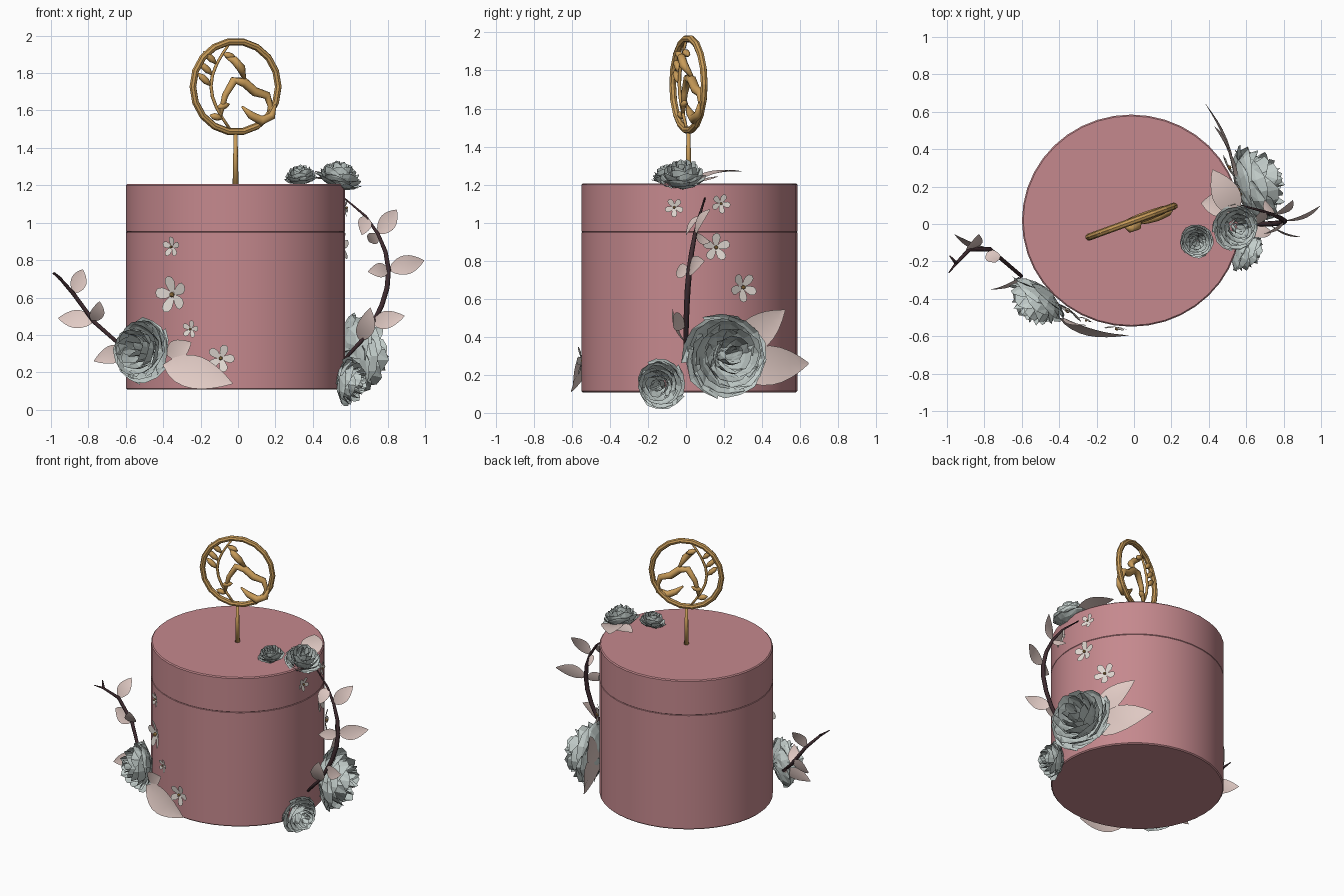
import bpy, bmesh, math, random
from mathutils import Vector as V

if "Cube" in bpy.data.objects:
    bpy.data.objects.remove(bpy.data.objects["Cube"])

random.seed(4)
CX, CY, RX, RY = -0.014, 0.018, 0.585, 0.567
TAU = 2 * math.pi


def material(name, r, g, b):
    m = bpy.data.materials.new(name)
    m.diffuse_color = (r, g, b, 1)
    m.use_nodes = True
    m.node_tree.nodes["Principled BSDF"].inputs["Base Color"].default_value = m.diffuse_color
    return m


PINK = material("rose_pink", 0.56, 0.25, 0.27)
GREY = material("petal_grey", 0.55, 0.62, 0.60)
LEAF = material("pale_leaf", 0.76, 0.60, 0.56)
BARK = material("dark_bark", 0.05, 0.025, 0.03)
GOLD = material("gold", 0.58, 0.33, 0.10)
WHITE = material("blossom_white", 0.75, 0.69, 0.64)


def mesh_object(name, verts, faces, mat, smooth=True):
    me = bpy.data.meshes.new(name)
    me.from_pydata([tuple(v) for v in verts], [], faces)
    me.materials.append(mat)
    ob = bpy.data.objects.new(name, me)
    bpy.context.collection.objects.link(ob)
    for p in me.polygons:
        p.use_smooth = smooth
    return ob


def drum(name, z0, z1):
    """Slightly elliptical cylinder with a small bevel."""
    bpy.ops.mesh.primitive_cylinder_add(vertices=40, radius=1, depth=1)
    ob = bpy.context.object
    ob.name = name
    ob.location = (CX, CY, (z0 + z1) / 2)
    ob.scale = (RX, RY, z1 - z0)
    bpy.ops.object.transform_apply(location=True, scale=True)
    ob.data.materials.append(PINK)
    bpy.ops.object.shade_smooth_by_angle(angle=math.radians(40))
    bevel = ob.modifiers.new("soft_edge", 'BEVEL')
    bevel.width, bevel.segments = 0.007, 1


def tube(name, pts, r0, r1, swell, mat, sides=8):
    """Tube along a polyline; radius runs r0 to r1 with a swell midway."""
    pts = [V(p) for p in pts]
    verts, faces, side, last = [], [], pts[1].cross(pts[0]), len(pts) - 1
    side = (pts[1] - pts[0]).orthogonal()
    for i, p in enumerate(pts):
        f = i / last
        r = r0 + (r1 - r0) * f + swell * math.sin(math.pi * f)
        t = (pts[min(i + 1, last)] - pts[max(i - 1, 0)]).normalized()
        side = (side - t * side.dot(t)).normalized()
        up = t.cross(side)
        for k in range(sides):
            a = TAU * k / sides
            verts.append(p + (side * math.cos(a) + up * math.sin(a)) * r)
    for i in range(last):
        for k in range(sides):
            a, b = i * sides + k, i * sides + (k + 1) % sides
            faces.append((a, b, b + sides, a + sides))
    faces += [tuple(range(sides))[::-1], tuple(range(len(verts) - sides, len(verts)))]
    return mesh_object(name, verts, faces, mat)


def leaf(name, base, tip, width, normal, n=8):
    """Pointed, slightly folded and arched leaf."""
    base, d = V(base), V(tip) - V(base)
    s = d.cross(V(normal)).normalized()
    up = s.cross(d).normalized()
    verts, faces = [], []
    for i in range(n + 1):
        t = i / n
        w = 0.5 * width * max(0.02, math.sin(math.pi * t ** 0.85)) ** 0.85
        c = base + d * t + up * 0.06 * d.length * math.sin(math.pi * t)
        verts += [c - s * w + up * w * .15, c, c + s * w + up * w * .15]
    for a in range(0, 3 * n, 3):
        faces += [(a, a + 1, a + 4, a + 3), (a + 1, a + 2, a + 5, a + 4)]
    mesh_object(name, verts, faces, LEAF)


def rose(name, centre, direction, R, layers=6, nu=4, nv=4):
    """Faceted rose: rings of cupped petals, tighter and taller towards the middle."""
    q = V(direction).to_track_quat('Z', 'Y')
    verts, faces = [], []
    for k in range(layers):
        f = k / (layers - 1)
        r0, h0 = 1 - 0.77 * f ** 1.4, 0.5 + 0.65 * math.sin(f * math.pi / 2)
        n = 5 if f < 0.7 else 4
        for j in range(n):
            start = len(verts)
            ang = TAU * j / n + k * 0.7 + random.uniform(-.1, .1)
            for a in range(nv + 1):
                for b in range(nu + 1):
                    u = 2 * b / nu - 1
                    e = a / nv * (1 - 0.16 * u * u)
                    r = r0 * (0.1 + 0.9 * math.sin(e * math.pi / 2)) * (1 + 0.05 * u)
                    h = h0 * e ** 1.5 - (0.12 * r0 if a == nv else 0)
                    r, h = r + random.uniform(-.035, .035), h + random.uniform(-.04, .04)
                    th = ang + u * 1.3 * math.pi / n
                    verts.append(V(centre) + q @ (V((r * math.cos(th), r * math.sin(th), h - 0.6)) * R))
            for a in range(nv):
                for b in range(nu):
                    i = start + a * (nu + 1) + b
                    faces += [(i, i + 1, i + nu + 2), (i, i + nu + 2, i + nu + 1)]
    mesh_object(name, verts, faces, GREY, False)


def blossom(name, angle, z, R):
    """Five-petal flower lying on the drum wall with a gold centre."""
    pos = V((CX + RX * math.cos(angle), CY + RY * math.sin(angle), z))
    nrm = V((math.cos(angle), math.sin(angle), 0))
    up = V((0, 0, 1))
    s = up.cross(nrm)
    verts, faces = [], []
    for k in range(5):
        a, c = z * 9 + TAU * k / 5, len(verts)
        for i in range(10):
            b = TAU * i / 10
            r = 0.53 + 0.48 * math.cos(b)
            w = 0.38 * math.sin(b) * (0.75 + 0.3 * math.cos(b))
            x, y = r * math.cos(a) - w * math.sin(a), r * math.sin(a) + w * math.cos(a)
            verts.append(pos + (s * x + up * y) * R + nrm * (0.006 + 0.2 * R * r * r))
        faces.append(tuple(range(c, c + 10)))
    mesh_object(name, verts, faces, WHITE)
    bpy.ops.mesh.primitive_ico_sphere_add(subdivisions=1, radius=R * .15, location=pos + nrm * 0.016)
    bpy.context.object.name = name + "_centre"
    bpy.context.object.data.materials.append(GOLD)


# Box body and lid
drum("box_body", 0.107, 0.955)
drum("box_lid", 0.947, 1.207)

# Gold topper: stem, ring, vine and curved figure, all in one turned plane
TURN = math.radians(20)


def plane(u, z, off=0):
    return V((-0.013 + u * math.cos(TURN) - off * math.sin(TURN),
              0.013 + u * math.sin(TURN) + off * math.cos(TURN), z))


tube("topper_stem", [plane(0, 1.19), plane(0, 1.49)], .016, .010, 0, GOLD)
bpy.ops.mesh.primitive_torus_add(major_segments=18, minor_segments=8, major_radius=0.243, minor_radius=0.019,
                                 location=plane(0, 1.727), rotation=(math.pi / 2, 0, TURN))
bpy.context.object.name = "topper_ring"
bpy.context.object.data.materials.append(GOLD)
# The vine bows to the left and carries alternating plump leaves
vine = [(-.03 - .11 * math.sin(math.pi * i / 8), 1.497 + .468 * i / 8) for i in range(9)]
tube("topper_vine", [plane(*p) for p in vine], .008, .007, .002, GOLD, 6)
for i, side in ((1, -1), (2, 1), (4, -1), (5, -1), (6, -1), (7, 1)):
    u, z = vine[i]
    tube(f"topper_leaf_{i}", [plane(u + side * .075 * t, z + .05 * side * -t * (i > 2) + .02 * t)
                              for t in (0, .35, .7, 1)], .004, .002, .018, GOLD, 6)
figure = [(-.09, 1.56), (-.06, 1.68), (-.01, 1.76), (.05, 1.75), (.11, 1.70), (.18, 1.68), (.20, 1.62), (.18, 1.56)]
tube("topper_figure", [plane(*p) for p in figure], .010, .008, .017, GOLD)
sweep = [(.03, 1.62), (.08, 1.575), (.14, 1.545), (.20, 1.57), (.22, 1.63)]
tube("topper_sweep", [plane(*p, -.02) for p in sweep], .006, .006, .021, GOLD)
tube("topper_wing", [plane(-.05 + .1 * t, 1.88 - .11 * t * t, -.04 * math.sin(math.pi * t))
                     for t in (0, .3, .7, 1)], .005, .01, .018, GOLD)

# Roses
rose("rose_left", (-.535, -.43, .32), (-.6, -.78, .1), .175)
rose("rose_right_large", (.68, .22, .30), (.95, .32, .05), .225)
rose("rose_right_small", (.615, -.14, .148), (.93, -.32, -.1), .132)
rose("rose_top_large", (.55, -.02, 1.26), (.3, -.1, .95), .125)
rose("rose_top_small", (.335, -.095, 1.26), (-.1, -.15, 1), .09)

# Branches: the right one is an arc, the left one a crooked twig
right = []
for i in range(10):
    t = i / 9
    a = math.radians(115 - 225 * t)
    right.append(V((.57 + .235 * math.sin(math.pi * t ** 0.9) ** .85, .1 * (1 - t) ** 3, 1.13 - .86 * t)))
tube("branch_right", right, .004, .010, .008, BARK, 6)
left = [V((-.60, -.28, .32)), V((-.77, -.135, .47)), V((-.88, -.135, .62)), V((-.95, -.21, .70)), V((-.99, -.26, .73))]
tube("branch_left", left, .011, .003, .005, BARK, 6)
tube("branch_left_tip", [left[3], left[3] + V((-.035, .04, .035))], .01, .003, 0, BARK, 6)


# Twig leaves: point on the branch and offset in x and z, swaying to alternate sides
def twig_leaves(name, path, specs):
    for i, (k, dx, dz) in enumerate(specs):
        tip = V((dx, .08 if i % 2 else -.07, dz))
        leaf(f"{name}_{i}", path[k], path[k] + tip, .3 * tip.length + .04, (.3, -1, .2))


twig_leaves("leaf_right", right, [(1, -.02, -.1), (2, .1, .13), (4, -.11, -.01), (4, .19, .05),
                                  (7, .17, .04), (2, -.05, -.04), (8, .05, .18)])
twig_leaves("leaf_left", left, [(0, -.17, -.06), (1, -.19, .02), (1, .03, .11), (2, .05, .13)])

# Large leaves tucked under the roses
OUT, UP = (1, .4, 0), (0, 0, 1)
leaf("leaf_front_large", (-.40, -.50, .24), (-.03, -.595, .14), .18, (-.1, -1, .2))
leaf("leaf_front_small", (-.38, -.50, .29), (-.25, -.54, .36), .11, (0, -1, 0))
leaf("leaf_back_upper", (.54, .22, .32), (.43, .52, .54), .18, OUT)
leaf("leaf_back_lower", (.54, .22, .24), (.38, .645, .26), .21, OUT)
leaf("leaf_top_long", (.55, .05, 1.22), (.42, .29, 1.27), .15, UP)
leaf("leaf_top_short", (.52, .10, 1.22), (.36, .11, 1.23), .13, UP)

# Blossoms on the front (x, z, r) and on the right (y, z, r)
for x, z, r in ((-.35, .87, .055), (-.345, .615, .10), (-.25, .43, .048), (-.09, .275, .075)):
    blossom(f"blossom_front_{int(z * 100)}", -math.acos((x - CX) / RX), z, r)
for y, z, r in ((-.06, 1.08, .05), (.18, 1.10, .052), (.155, .87, .075), (.295, .66, .078)):
    blossom(f"blossom_right_{int(z * 100)}", math.asin((y - CY) / RY), z, r)
